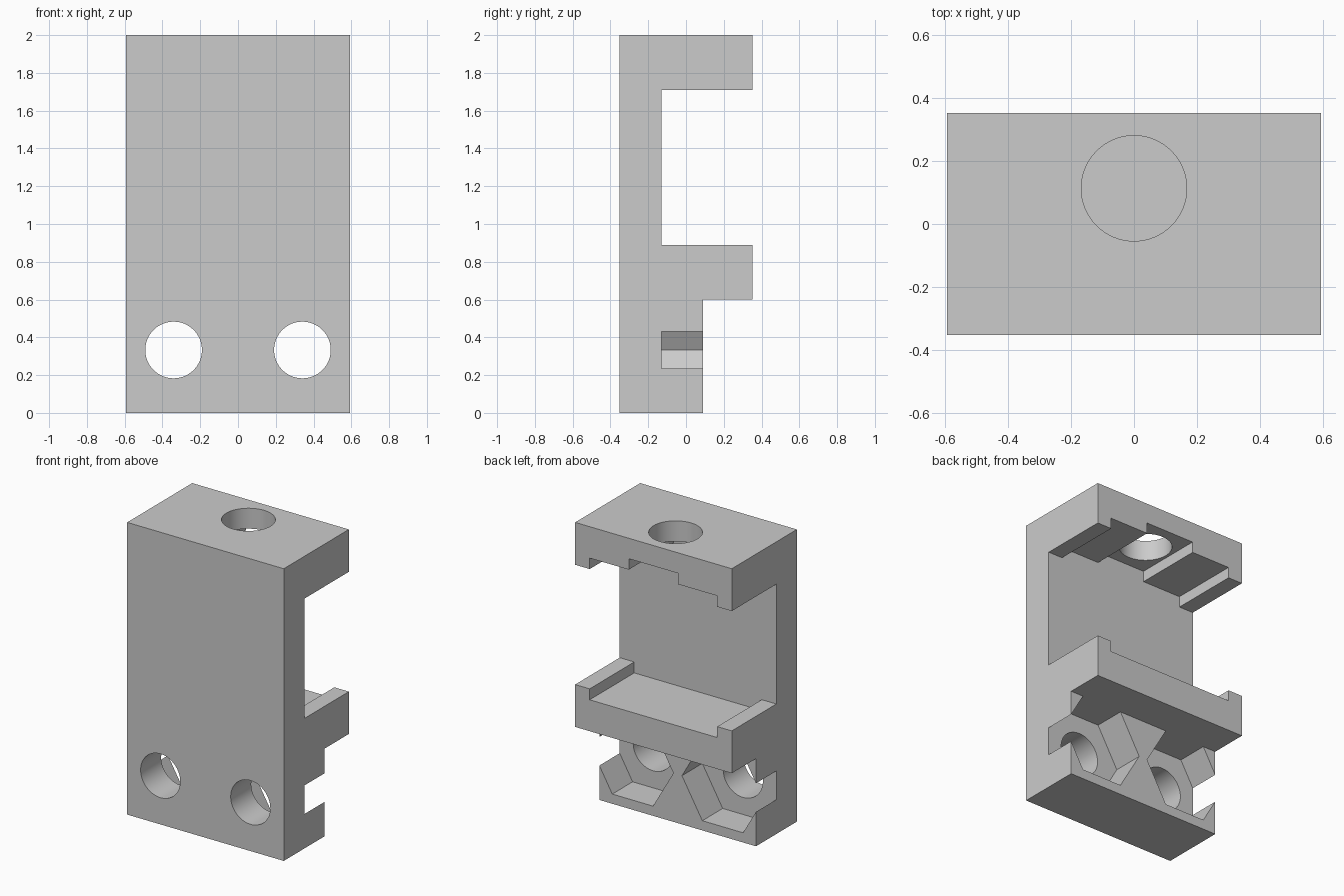
import bpy, bmesh, math
from mathutils import Matrix

cube = bpy.data.objects.get("Cube")
if cube:
    bpy.data.objects.remove(cube, do_unlink=True)

grey = bpy.data.materials.new("plain_grey")
grey.use_nodes = True
grey.diffuse_color = (0.6, 0.6, 0.6, 1)
grey.node_tree.nodes["Principled BSDF"].inputs["Base Color"].default_value = (0.6, 0.6, 0.6, 1)


def make_object(name, bm):
    bmesh.ops.recalc_face_normals(bm, faces=bm.faces)
    mesh = bpy.data.meshes.new(name)
    bm.to_mesh(mesh)
    bm.free()
    mesh.materials.append(grey)
    ob = bpy.data.objects.new(name, mesh)
    bpy.context.collection.objects.link(ob)
    return ob


def extrude_profile(name, points, direction):
    """Close a flat outline and sweep it along a direction."""
    bm = bmesh.new()
    face = bm.faces.new([bm.verts.new(p) for p in points])
    swept = bmesh.ops.extrude_face_region(bm, geom=[face])["geom"]
    verts = [v for v in swept if isinstance(v, bmesh.types.BMVert)]
    bmesh.ops.translate(bm, verts=verts, vec=direction)
    return make_object(name, bm)


def prism(name, sides, radius, depth, center, axis):
    """Prism along z or y; its first corner points along x."""
    bm = bmesh.new()
    bmesh.ops.create_cone(bm, cap_ends=True, segments=sides, radius1=radius,
                          radius2=radius, depth=depth)
    start = max(bm.verts, key=lambda v: v.co.x).co
    turn = Matrix.Rotation(-math.atan2(start.y, start.x), 4, 'Z')
    if axis == 'Y':
        turn = Matrix.Rotation(math.pi / 2, 4, 'X') @ turn
    bmesh.ops.transform(bm, matrix=Matrix.Translation(center) @ turn, verts=bm.verts)
    return make_object(name, bm)


def box(name, x, y, z):
    outline = [(x[0], y[0], z[0]), (x[1], y[0], z[0]), (x[1], y[1], z[0]), (x[0], y[1], z[0])]
    return extrude_profile(name, outline, (0, 0, z[1] - z[0]))


# Bracket body from its side profile
W, FRONT, BACK = 0.593, -0.352, 0.352
WALL, FOOT = -0.13, 0.09
side = [(FRONT, 0), (FOOT, 0), (FOOT, 0.6), (BACK, 0.6), (BACK, 0.89), (WALL, 0.89),
        (WALL, 1.71), (BACK, 1.71), (BACK, 2), (FRONT, 2)]
body = extrude_profile("bracket_body", [(-W, y, z) for y, z in side], (2 * W, 0, 0))

# Shelf channel, and stepped channel under the top block
cutters = [
    box("shelf_channel", (-0.483, 0.483), (WALL, 0.5), (0.815, 1.0)),
    box("top_channel", (-0.483, 0.483), (WALL, 0.5), (1.6, 1.785)),
    box("top_slot", (-0.187, 0.187), (WALL, 0.5), (1.6, 1.86)),
    prism("top_hole", 64, 0.167, 0.6, (0, 0.113, 1.95), 'Z'),
]
# Bolt holes with hexagonal nut pockets, open at the sides
for label, s in (("left", 1), ("right", -1)):
    cutters.append(prism(label + "_bolt_hole", 64, 0.15, 0.6, (s * 0.341, -0.3, 0.333), 'Y'))
    cutters.append(prism(label + "_nut_pocket", 6, 0.3085, FOOT - WALL + 0.002,
                         (s * 0.341, (FOOT + WALL) / 2 + 0.001, 0.3335), 'Y'))

for cutter in cutters:
    mod = body.modifiers.new(cutter.name, 'BOOLEAN')
    mod.operation = 'DIFFERENCE'
    mod.solver = 'EXACT'
    mod.object = cutter
    cutter.hide_render = True
    cutter.hide_set(True)

# Bake the cuts, then drop the cutters
depsgraph = bpy.context.evaluated_depsgraph_get()
baked = bpy.data.meshes.new_from_object(body.evaluated_get(depsgraph))
body.modifiers.clear()
body.data = baked
for cutter in cutters:
    bpy.data.objects.remove(cutter, do_unlink=True)

# Smooth hole walls, sharp edges elsewhere
bpy.ops.object.select_all(action='DESELECT')
body.select_set(True)
bpy.context.view_layer.objects.active = body
bpy.ops.object.shade_smooth_by_angle(angle=math.radians(30))
